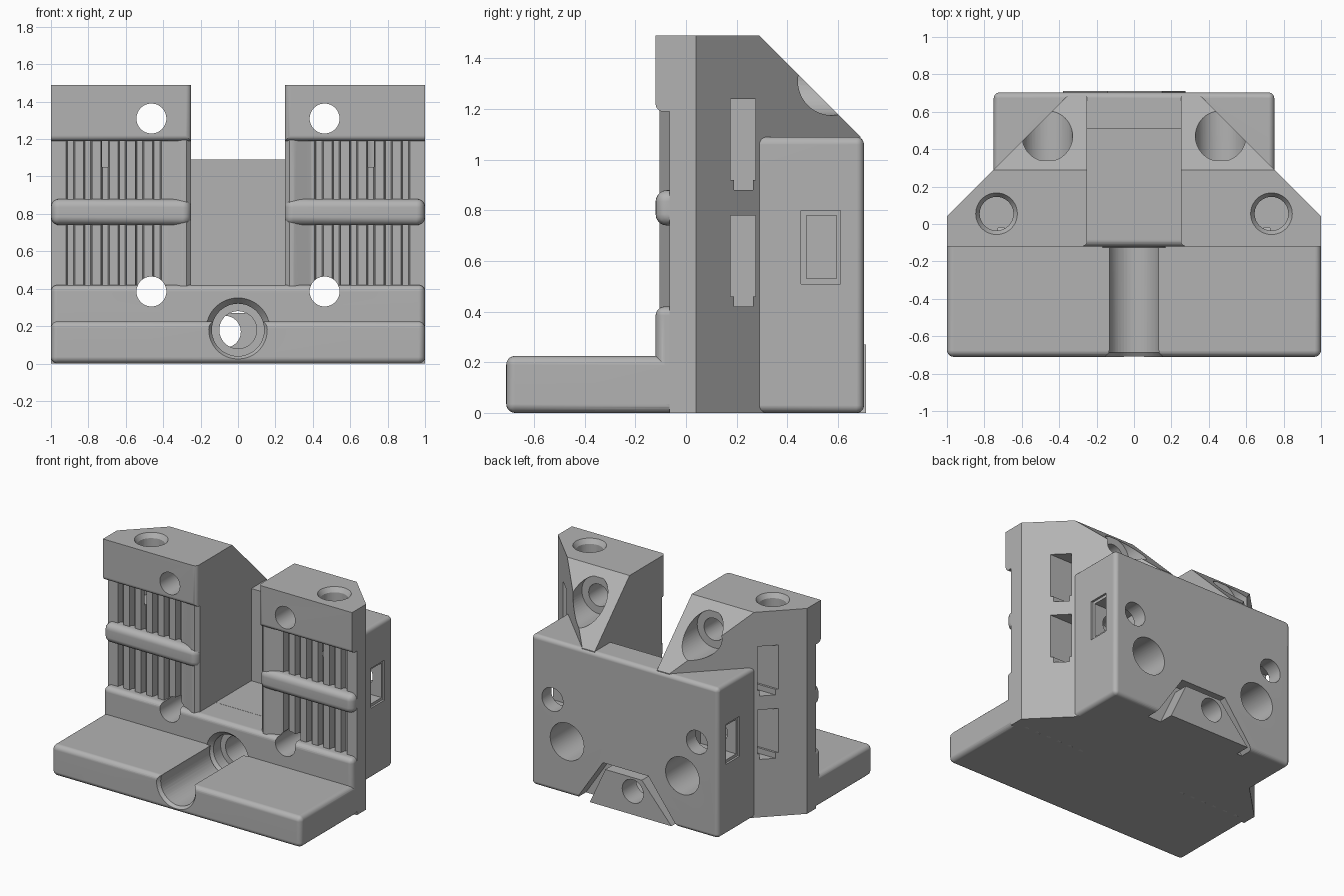
import bpy, bmesh, math
from mathutils import Vector

old = bpy.data.objects.get("Cube")
if old:
    bpy.data.objects.remove(old)

grey = bpy.data.materials.new("plain_grey")
grey.use_nodes = True
grey.diffuse_color = (0.45, 0.45, 0.45, 1)
grey.node_tree.nodes["Principled BSDF"].inputs["Base Color"].default_value = (0.45, 0.45, 0.45, 1)


def finish(name, bm):
    """Clean closed mesh with outward faces."""
    bmesh.ops.remove_doubles(bm, verts=bm.verts[:], dist=0.0001)
    bmesh.ops.recalc_face_normals(bm, faces=bm.faces[:])
    bmesh.ops.triangulate(bm, faces=bm.faces[:])
    if bm.calc_volume(signed=True) < 0:
        bmesh.ops.reverse_faces(bm, faces=bm.faces[:])
    mesh = bpy.data.meshes.new(name)
    bm.to_mesh(mesh)
    bm.free()
    mesh.materials.append(grey)
    obj = bpy.data.objects.new(name, mesh)
    bpy.context.collection.objects.link(obj)
    return obj


def round_edges(bm, radius, rule):
    edges = [e for e in bm.edges if all(rule(v.co) for v in e.verts)]
    bmesh.ops.bevel(bm, geom=edges, offset=radius, segments=5, profile=0.5, affect='EDGES')


def box(name, x, y, z, radius=0, rule=lambda p: True):
    bm = bmesh.new()
    bmesh.ops.create_cube(bm, size=1)
    for v in bm.verts:
        v.co = [(a + b) / 2 + c * abs(b - a) for (a, b), c in zip((x, y, z), v.co)]
    if radius:
        round_edges(bm, radius, rule)
    return finish(name, bm)


def prism(bm, points, direction):
    """Closed solid from an outline swept along a direction."""
    base = [bm.verts.new(p) for p in points]
    top = [bm.verts.new(Vector(p) + Vector(direction)) for p in points]
    bm.faces.new(base[::-1])
    bm.faces.new(top)
    for i in range(len(base)):
        bm.faces.new((base[i - 1], base[i], top[i], top[i - 1]))


def rod(name, start, end, r1, r2=None):
    """Cylinder or cone between two points."""
    a, b = Vector(start), Vector(end)
    bm = bmesh.new()
    bmesh.ops.create_cone(bm, cap_ends=True, segments=48, radius1=r1,
                          radius2=r1 if r2 is None else r2, depth=(b - a).length)
    turn = Vector((0, 0, 1)).rotation_difference(b - a)
    for v in bm.verts:
        v.co = turn @ v.co + (a + b) / 2
    return finish(name, bm)


def trapezoid(name, top, bottom, z0, z1, y0, y1):
    bm = bmesh.new()
    corners = [(bottom[0], z0), (bottom[1], z0), (top[1], z1), (top[0], z1)]
    prism(bm, [(x, y0, z) for x, z in corners], (0, y1 - y0, 0))
    return finish(name, bm)


def tower(s):
    """Upright with toothed front and angled outer corner."""
    plan = [(0.25, -0.08), (0.275, -0.105), (0.3, -0.105), (0.39, -0.065)]
    for k in range(6):
        x = 0.41 + 0.0925 * k
        plan += [(x, -0.065), (x + 0.008, -0.02), (x + 0.038, -0.02), (x + 0.046, -0.065)]
    plan += [(1, -0.065), (1, 0.04), (0.35, 0.69), (0.25, 0.69)]
    bm = bmesh.new()
    prism(bm, [(s * x, y, 0) for x, y in plan], (0, 0, 1.49))
    return finish("tower", bm)


def back_slope():
    """Wedge that removes the upper back corners of the towers."""
    bm = bmesh.new()
    prism(bm, [(-1.2, 0.19, 1.59), (-1.2, 0.8, 0.98), (-1.2, 0.8, 1.59)], (2.4, 0, 0))
    return finish("back_slope", bm)


# Solid parts
body = box("mount_body", (-1, 1), (-0.71, 0), (0, 0.225), 0.035)
towers = [tower(s) for s in (1, -1)]
solids = [
    box("lower_bar", (-1, 1), (-0.12, 0), (0, 0.42), 0.035),
    box("lower_core", (-0.3, 0.3), (-0.06, 0.3), (0, 0.42)),
    box("rear_block", (-0.75, 0.75), (0.1, 0.703), (0, 1.09), 0.03),
]
cutters = [box("centre_gap", (-0.25, 0.25), (0.02, 0.51), (0.421, 1.3))]
for s in (1, -1):
    solids += [
        box("clamp_bead", (s * 0.25, s), (-0.12, 0), (0.74, 0.88), 0.045),
        box("head_block", (s * 0.25, s), (-0.12, 0), (1.19, 1.49), 0.03,
            lambda p: p.y < -0.1 and (p.z < 1.3 or abs(p.x) < 0.3)),
    ]
    # Bolt holes with wide rear counterbores
    for z in (0.385, 1.31):
        cutters += [rod("bolt_hole", (s * 0.463, -1, z), (s * 0.463, 1, z), 0.08),
                    rod("counterbore", (s * 0.463, 0.34, z), (s * 0.463, 1, z), 0.135)]
    # Nut slots on the angled faces
    for z in (0.42, 0.88):
        cutters += [box("nut_slot", (s * 0.62, s * 1.1), (0.175, 0.275), (z + 0.04, z + 0.36)),
                    box("slot_foot", (s * 0.62, s * 1.1), (0.19, 0.265), (z, z + 0.1))]
    # Side windows, rear screw holes and top sockets
    cutters += [
        box("side_window", (s * 0.45, s * 0.9), (0.475, 0.595), (0.53, 0.78)),
        box("window_rim", (s * 0.735, s * 0.9), (0.455, 0.61), (0.51, 0.8)),
        rod("rear_screw_hole", (s * 0.58, 0.35, 0.66), (s * 0.58, 0.8, 0.66), 0.085),
        rod("top_socket", (s * 0.735, 0.055, 1.05), (s * 0.735, 0.055, 1.6), 0.09),
        rod("top_socket_rim", (s * 0.735, 0.055, 1.45), (s * 0.735, 0.055, 1.5), 0.085, 0.118),
    ]

# Central channel and rear dovetail pocket
cutters += [
    rod("channel", (0, -0.9, 0.18), (0, 0, 0.18), 0.14),
    rod("channel_flare", (0, -0.125, 0.18), (0, -0.08, 0.18), 0.175, 0.138),
    rod("channel_mouth", (0, -0.715, 0.18), (0, -0.685, 0.18), 0.16, 0.139),
    rod("axle_hole", (0, -0.1, 0.18), (0, 0.62, 0.18), 0.1),
    trapezoid("pocket", (-0.19, 0.175), (-0.43, 0.39), -0.01, 0.31, 0.6, 0.8),
]
wedge = trapezoid("wedge", (-0.143, 0.15), (-0.38, 0.275), 0, 0.27, 0.55, 0.71)
wedge_hole = rod("wedge_hole", (-0.07, 0.5, 0.17), (-0.07, 0.8, 0.17), 0.085)

# Combine everything into one solid
steps = [(o, 'UNION') for o in towers] + [(back_slope(), 'DIFFERENCE')]
steps += [(o, 'UNION') for o in solids] + [(o, 'DIFFERENCE') for o in cutters]
steps += [(wedge, 'UNION'), (wedge_hole, 'DIFFERENCE')]
for part, operation in steps:
    mod = body.modifiers.new(part.name, 'BOOLEAN')
    mod.operation, mod.object, mod.solver = operation, part, 'MANIFOLD'
deps = bpy.context.evaluated_depsgraph_get()
solid = bpy.data.meshes.new_from_object(body.evaluated_get(deps))
body.modifiers.clear()
body.data = solid
for part, _ in steps:
    bpy.data.objects.remove(part)

# Crisp flat faces with smooth roundings
bpy.ops.object.select_all(action='DESELECT')
body.select_set(True)
bpy.context.view_layer.objects.active = body
bpy.ops.object.shade_smooth_by_angle(angle=math.radians(28))
weighted = body.modifiers.new("even_shading", 'WEIGHTED_NORMAL')
weighted.keep_sharp = True
